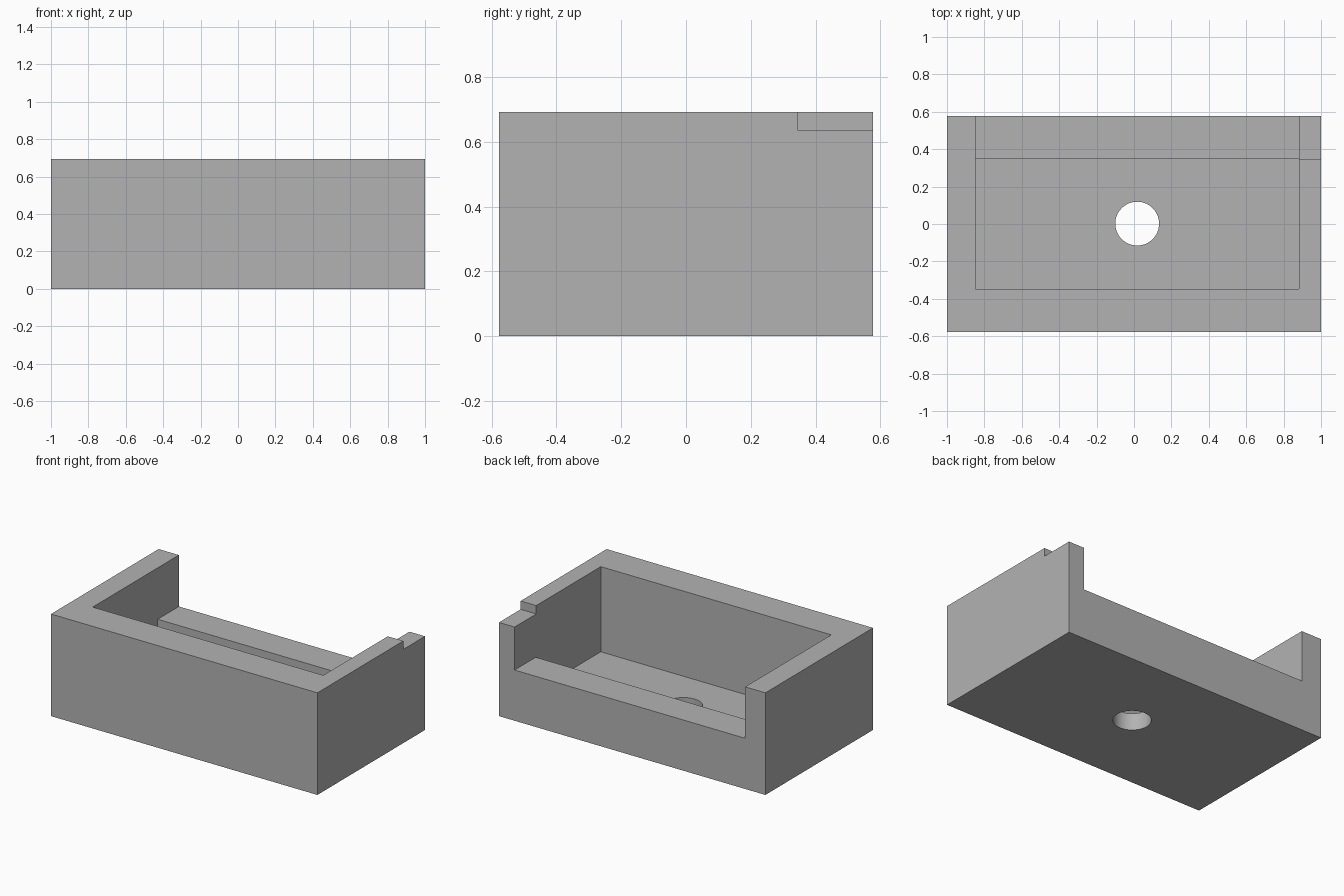
import bpy
import bmesh
from mathutils import Matrix, Vector

cube = bpy.data.objects.get("Cube")
if cube:
    bpy.data.objects.remove(cube, do_unlink=True)

# Main dimensions
HALF_X, HALF_Y, HEIGHT = 1.0, 0.577, 0.693
LEFT_IN, RIGHT_IN = 0.883, -0.848    # inner faces of the side walls
FRONT_IN, LEDGE_IN = -0.347, 0.35    # inner faces of front wall and back ledge
FLOOR, LEDGE_TOP = 0.115, 0.344
OUT = 1.2                            # cutters reach past the body

grey = bpy.data.materials.new("plain_grey")
grey.use_nodes = True
colour = (0.45, 0.45, 0.45, 1)
grey.diffuse_color = colour
grey.node_tree.nodes["Principled BSDF"].inputs["Base Color"].default_value = colour


def make_object(name, bm):
    bmesh.ops.recalc_face_normals(bm, faces=bm.faces)
    mesh = bpy.data.meshes.new(name)
    bm.to_mesh(mesh)
    bm.free()
    mesh.materials.append(grey)
    obj = bpy.data.objects.new(name, mesh)
    bpy.context.collection.objects.link(obj)
    return obj


def prism(name, profile, x0, x1):
    """Extrude a (y, z) profile along x."""
    bm = bmesh.new()
    face = bm.faces.new([bm.verts.new((x0, y, z)) for y, z in profile])
    ext = bmesh.ops.extrude_face_region(bm, geom=[face])["geom"]
    verts = [g for g in ext if isinstance(g, bmesh.types.BMVert)]
    bmesh.ops.translate(bm, verts=verts, vec=Vector((x1 - x0, 0, 0)))
    return make_object(name, bm)


def rect(y0, y1, z0, z1):
    return [(y0, z0), (y1, z0), (y1, z1), (y0, z1)]


# Solid block
tray = prism("open_tray", rect(-HALF_Y, HALF_Y, 0, HEIGHT), -HALF_X, HALF_X)

# Cavity with a raised ledge at the open back
cavity = prism("cavity_cutter",
               [(FRONT_IN, FLOOR), (LEDGE_IN, FLOOR), (LEDGE_IN, LEDGE_TOP),
                (OUT, LEDGE_TOP), (OUT, OUT), (FRONT_IN, OUT)],
               RIGHT_IN, LEFT_IN)

# Step at the back end of the left wall
step = prism("step_cutter", rect(0.345, OUT, 0.636, OUT), 0.5, OUT)

# Round hole through the floor
bm = bmesh.new()
bmesh.ops.create_cone(bm, cap_ends=True, segments=64, radius1=0.117, radius2=0.117,
                      depth=0.5, matrix=Matrix.Translation((0.017, 0.002, 0.1)))
hole = make_object("hole_cutter", bm)

# Cut, then drop the cutters
bpy.context.view_layer.objects.active = tray
tray.select_set(True)
for cutter in (cavity, step, hole):
    cutter.hide_render = True
    mod = tray.modifiers.new(cutter.name, "BOOLEAN")
    mod.operation = "DIFFERENCE"
    mod.solver = "EXACT"
    mod.object = cutter
    bpy.ops.object.modifier_apply(modifier=mod.name)
    bpy.data.objects.remove(cutter, do_unlink=True)

bpy.ops.object.shade_smooth_by_angle(angle=0.5)
